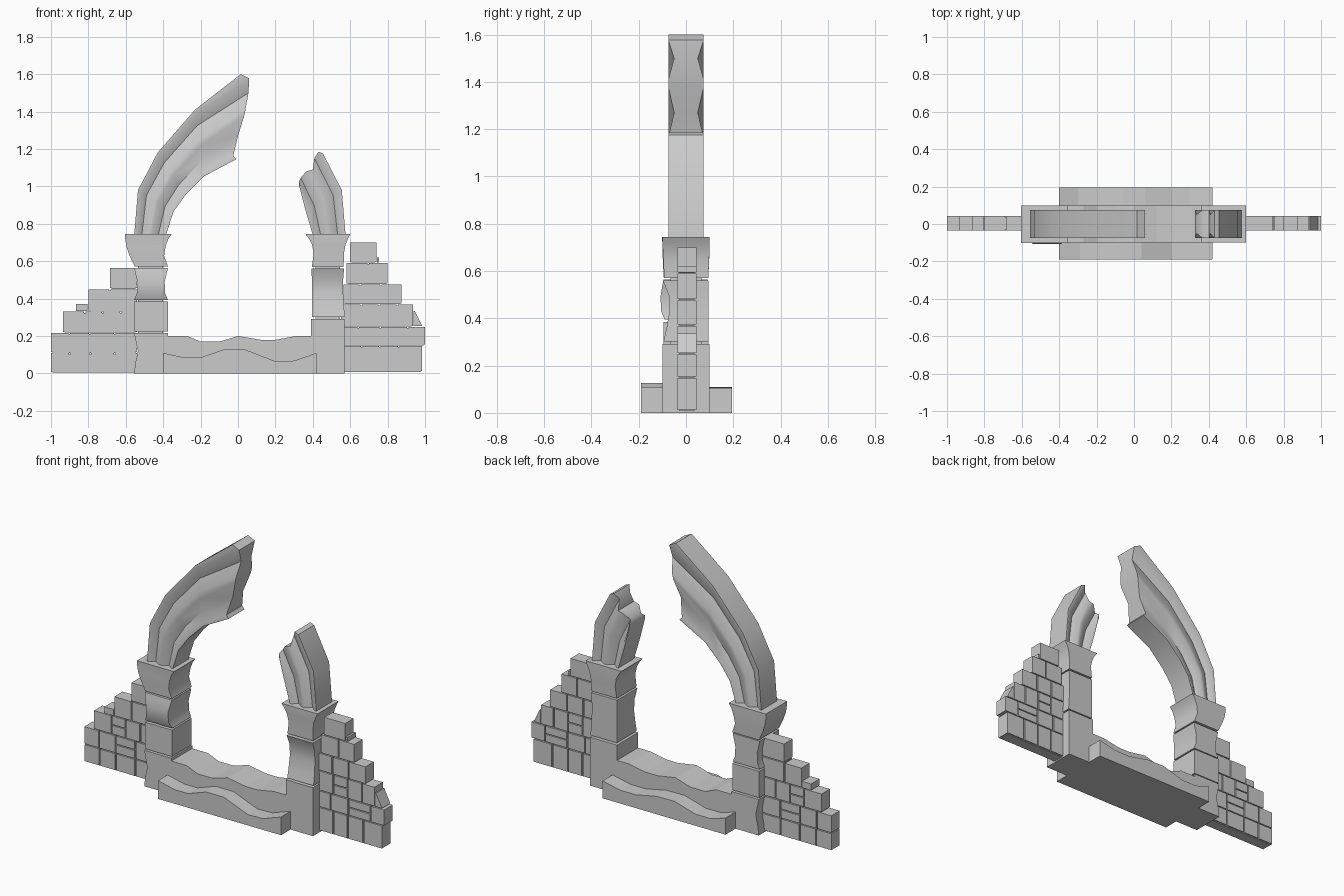
import bpy, bmesh, math, random

if "Cube" in bpy.data.objects:
    bpy.data.objects.remove(bpy.data.objects["Cube"])
random.seed(4)


def finish(name, bm, smooth=False):
    bmesh.ops.recalc_face_normals(bm, faces=bm.faces)
    me = bpy.data.meshes.new(name)
    bm.to_mesh(me)
    bm.free()
    ob = bpy.data.objects.new(name, me)
    bpy.context.collection.objects.link(ob)
    if smooth:
        bpy.ops.object.select_all(action='DESELECT')
        ob.select_set(True)
        bpy.context.view_layer.objects.active = ob
        bpy.ops.object.shade_smooth_by_angle(angle=math.radians(40))
    return ob


def loft(bm, rings):
    """Skin closed rings; end caps are strips pairing point i with n-1-i."""
    vs = [[bm.verts.new(p) for p in r] for r in rings]
    n = len(rings[0])
    for a, b in zip(vs, vs[1:]):
        for i in range(n):
            j = (i + 1) % n
            bm.faces.new((a[i], a[j], b[j], b[i]))
    for r in (vs[0], vs[-1]):
        for i in range(n // 2 - 1):
            bm.faces.new((r[i], r[i + 1], r[n - 2 - i], r[n - 1 - i]))


def rect(z, x0, x1, y0, y1):
    return [(x0, y0, z), (x1, y0, z), (x1, y1, z), (x0, y1, z)]


def box(bm, x0, x1, y0, y1, z0, z1):
    loft(bm, [rect(z0, x0, x1, y0, y1), rect(z1, x0, x1, y0, y1)])


def worn_slab(name, top, y0, y1):
    bm = bmesh.new()
    loft(bm, [[(x, y0, 0), (x, y0, z), (x, y1, z), (x, y1, 0)] for x, z in top])
    finish(name, bm)


def pillar(name, blocks, core):
    for k, rings in enumerate(blocks):
        bm = bmesh.new()
        loft(bm, [rect(*r) for r in rings])
        finish(f"{name}_block_{k + 1}", bm, True)
    bm = bmesh.new()
    box(bm, core[0], core[1], -0.065, 0.065, 0.01, 0.73)
    finish(name + "_core", bm)


# Arch ribs: two hollow mouldings run along both faces
STEPS = [0, .05, .24, .45, .55, .76, .95, 1]
DEPTH = [.075, .075, .05, .075, .075, .05, .075, .075]


def arch(name, sections, broken_end):
    lines = [[(a[0] + (b[0] - a[0]) * s, a[1] + (b[1] - a[1]) * s) for s in STEPS]
             for a, b in sections] + [broken_end]
    rings = []
    for line in lines:
        front = [(x, -d, z) for (x, z), d in zip(line, DEPTH)]
        rings.append(front + [(x, -y, z) for x, y, z in reversed(front)])
    bm = bmesh.new()
    loft(bm, rings)
    finish(name, bm, True)


def brick_wall(name, rows):
    """Each row: x start, x end, z bottom, z top. Some bricks are split in two."""
    bricks, mortar = bmesh.new(), bmesh.new()
    g = 0.004
    for k, (xa, xb, za, zb) in enumerate(rows):
        box(mortar, xa + .008, xb - .008, -0.029, 0.037, za, zb - .008)
        count = max(1, round((xb - xa) / 0.11))
        cuts = [xa] + [xa + (xb - xa) * (i + random.uniform(-.22, .22)) / count
                       for i in range(1, count)] + [xb]
        for i, (p, q) in enumerate(zip(cuts, cuts[1:])):
            p2, q2 = p + (g if i else 0), q - (g if i < count - 1 else 0)
            zm = (za + zb) / 2
            split = 0 < i < count - 1 and (i + k) % 3 == 0
            for lo, hi in ([(za, zm), (zm, zb)] if split else [(za, zb)]):
                box(bricks, p2, q2, -0.036, 0.044, lo + g, hi - g * 0.5)
    finish(name + "_bricks", bricks)
    finish(name + "_mortar", mortar)


# Threshold and worn steps
worn_slab("threshold", [(-.39, .2), (-.27, .2), (-.2, .17), (-.1, .17), (0, .2),
                        (.12, .18), (.2, .18), (.31, .2), (.40, .2)], -.1, .1)
worn_slab("front_step", [(-.4, .11), (-.29, .085), (-.2, .085), (-.08, .127), (.04, .127),
                         (.2, .065), (.3, .068), (.42, .11)], -.19, -.1)
worn_slab("back_step", [(-.4, .10), (-.3, .07), (-.2, .07), (-.06, .11), (.06, .108),
                        (.2, .08), (.3, .08), (.42, .105)], .1, .195)

# Pillars of weathered blocks, capital on top
pillar("left_pillar", [
    [(0, -.555, -.375, -.1, .1), (.05, -.55, -.375, -.1, .1), (.12, -.535, -.375, -.1, .1),
     (.19, -.55, -.375, -.1, .1), (.217, -.555, -.375, -.1, .1)],
    [(.225, -.555, -.375, -.095, .095), (.385, -.555, -.375, -.095, .095)],
    [(.394, -.555, -.375, -.09, .09), (.43, -.54, -.39, -.105, .09),
     (.49, -.538, -.392, -.108, .09), (.54, -.55, -.38, -.1, .09), (.565, -.555, -.375, -.095, .09)],
    [(.573, -.553, -.375, -.095, .095), (.63, -.58, -.395, -.097, .097),
     (.68, -.597, -.387, -.1, .1), (.72, -.603, -.372, -.1, .1), (.745, -.603, -.355, -.102, .1)],
], (-.535, -.40))
pillar("right_pillar", [
    [(0, .39, .57, -.1, .1), (.292, .39, .57, -.1, .1)],
    [(.302, .395, .57, -.095, .095), (.36, .395, .567, -.082, .095), (.43, .395, .562, -.07, .095),
     (.5, .395, .562, -.073, .095), (.56, .393, .567, -.098, .095)],
    [(.57, .395, .565, -.093, .095), (.64, .405, .566, -.095, .097),
     (.69, .395, .575, -.098, .1), (.72, .38, .588, -.1, .1), (.745, .36, .60, -.1, .1)],
], (.415, .545))

# Broken arch, long left half and short right stump
arch("left_arch",
     [((-.555, .74), (-.385, .74)), ((-.535, .98), (-.345, .865)),
      ((-.43, 1.18), (-.28, .955)), ((-.23, 1.41), (-.18, 1.055))],
     [(.015, 1.60), (.06, 1.578), (.056, 1.50), (.04, 1.41), (.034, 1.38),
      (0, 1.27), (-.025, 1.165), (-.01, 1.145)])
arch("right_arch",
     [((.575, .74), (.40, .74)), ((.555, .98), (.36, .875))],
     [(.455, 1.175), (.43, 1.185), (.408, 1.15), (.40, 1.09), (.365, 1.08),
      (.335, 1.045), (.325, 1.025), (.325, 1.01)])

# Ruined stepped side walls
brick_wall("left_wall", [(-1, -.54, .005, .11), (-1, -.54, .11, .218), (-.935, -.54, .218, .332),
                         (-.80, -.54, .332, .452), (-.685, -.54, .452, .567)])
brick_wall("right_wall", [(.55, .985, .008, .15), (.55, 1, .15, .25), (.55, .935, .25, .37),
                          (.565, .875, .37, .477), (.58, .80, .477, .592), (.60, .74, .592, .702)])

# Chipped bricks at the step edges
bm = bmesh.new()
box(bm, -.865, -.804, -.036, .044, .334, .372)
loft(bm, [rect(.254, .939, .985, -.036, .044), rect(.335, .939, .945, -.036, .044)])
box(bm, .744, .755, -.036, .044, .594, .62)
finish("loose_bricks", bm)
